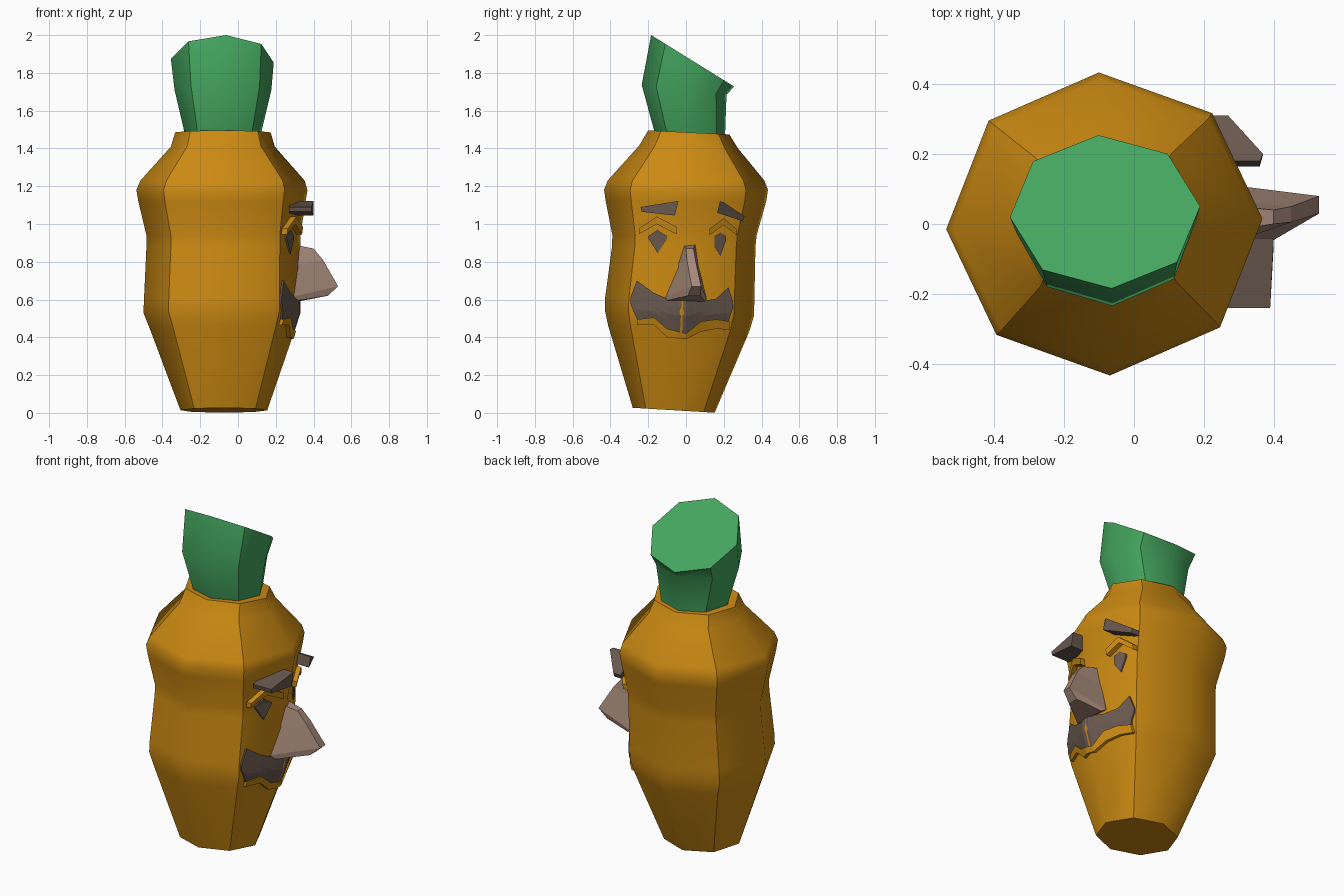
import bpy, bmesh, math
from mathutils import Vector
from mathutils.bvhtree import BVHTree

cube = bpy.data.objects.get("Cube")
if cube:
    bpy.data.objects.remove(cube, do_unlink=True)


def material(name, rgb):
    m = bpy.data.materials.new(name)
    m.use_nodes = True
    m.diffuse_color = (*rgb, 1)
    bsdf = m.node_tree.nodes["Principled BSDF"]
    bsdf.inputs["Base Color"].default_value = (*rgb, 1)
    bsdf.inputs["Roughness"].default_value = 0.8
    return m


ORANGE = material("orange", (0.60, 0.254, 0.006))
GREEN = material("green", (0.058, 0.381, 0.114))
TAN = material("dusty tan", (0.38, 0.25, 0.19))
BROWN = material("dark brown", (0.14, 0.098, 0.077))


def finish(name, bm, mat):
    bmesh.ops.recalc_face_normals(bm, faces=bm.faces)
    mesh = bpy.data.meshes.new(name)
    bm.to_mesh(mesh)
    mesh.materials.append(mat)
    ob = bpy.data.objects.new(name, mesh)
    bpy.context.collection.objects.link(ob)
    return ob


def octagon_loft(name, rings, mat, phase):
    """Stack octagons (z, cx, cy, rx, ry, tilt); diagonal edges and caps are sharp."""
    bm = bmesh.new()
    loops = []
    for z, cx, cy, rx, ry, tilt in rings:
        loop = []
        for i in range(8):
            a = math.radians(phase + 45 * i)
            dy = ry * math.sin(a)
            loop.append(bm.verts.new((cx + rx * math.cos(a), cy + dy, z + tilt * dy)))
        loops.append(loop)
    for lo, hi in zip(loops, loops[1:]):
        for i in range(8):
            j = (i + 1) % 8
            bm.faces.new((lo[i], lo[j], hi[j], hi[i])).smooth = True
        for i in range(1, 8, 2):
            bm.edges.get((lo[i], hi[i])).smooth = False
    for loop in (loops[0], loops[-1]):
        for e in bm.faces.new(loop).edges:
            e.smooth = False
    return finish(name, bm, mat), BVHTree.FromBMesh(bm)


# Head
_, head_tree = octagon_loft("head", [
    (0.014, -0.075, -0.065, 0.23, 0.217, -0.06),
    (0.45, -0.082, -0.038, 0.387, 0.375, -0.04),
    (0.53, -0.085, -0.035, 0.416, 0.395, -0.04),
    (0.60, -0.084, -0.033, 0.414, 0.395, -0.03),
    (0.88, -0.077, -0.012, 0.408, 0.380, 0),
    (0.94, -0.077, -0.008, 0.408, 0.382, 0),
    (1.12, -0.085, 0, 0.443, 0.425, 0),
    (1.18, -0.085, 0, 0.453, 0.434, 0),
    (1.23, -0.082, 0, 0.435, 0.415, 0),
    (1.41, -0.08, 0.012, 0.275, 0.26, -0.02),
    (1.485, -0.08, 0.015, 0.253, 0.215, -0.05),
], ORANGE, 2)

# Slanted stem
octagon_loft("stem", [
    (1.45, -0.08, 0.02, 0.19, 0.18, 0),
    (1.49, -0.08, 0.02, 0.205, 0.188, 0),
    (1.71, -0.08, -0.01, 0.257, 0.225, -0.12),
    (1.864, -0.083, 0.035, 0.273, 0.22, -0.62),
], GREEN, 4)


def surface_x(y, z):
    hit = head_tree.ray_cast(Vector((2, y, z)), Vector((-1, 0, 0)))[0]
    return hit.x if hit else 0.2


def strip(name, columns, lift, mat, rows=4):
    """Band hugging the face, from (y, top, bottom) columns."""
    bm = bmesh.new()
    dense = []
    for a, b in zip(columns, columns[1:]):
        dense += [a, tuple((p + q) / 2 for p, q in zip(a, b))]
    dense.append(columns[-1])
    grid = []
    for y, top, bottom in dense:
        col = []
        for k in range(rows + 1):
            z = top + (bottom - top) * k / rows
            col.append(bm.verts.new((surface_x(y, z) + lift, y, z)))
        grid.append(col)
    for a, b in zip(grid, grid[1:]):
        for k in range(rows):
            bm.faces.new((a[k], b[k], b[k + 1], a[k + 1]))
    # Push the border back into the head to close the sides
    border = [e for e in bm.edges if e.is_boundary]
    ext = bmesh.ops.extrude_edge_only(bm, edges=border)["geom"]
    for v in ext:
        if isinstance(v, bmesh.types.BMVert):
            v.co.x -= lift + 0.02
    return finish(name, bm, mat)


def prism(name, points, back, mat):
    """Solid with front corners (x, y, z) and a flat back set inside the head."""
    bm = bmesh.new()
    front = [bm.verts.new(p) for p in points]
    rear = [bm.verts.new((back, p[1], p[2])) for p in points]
    bm.faces.new(front)
    bm.faces.new(rear)
    for i in range(len(points)):
        j = (i + 1) % len(points)
        bm.faces.new((front[i], front[j], rear[j], rear[i]))
    return finish(name, bm, mat)


# Mouth and lower lip
strip("mouth", [
    (-0.295, 0.61, 0.58), (-0.26, 0.70, 0.495), (-0.17, 0.635, 0.505),
    (-0.1, 0.605, 0.445), (0, 0.60, 0.42), (0.08, 0.59, 0.485),
    (0.16, 0.605, 0.495), (0.225, 0.665, 0.485), (0.25, 0.585, 0.56),
], 0.009, BROWN)
strip("lower_lip", [
    (-0.26, 0.495, 0.465), (-0.17, 0.505, 0.465), (-0.1, 0.445, 0.40),
    (0, 0.42, 0.39), (0.08, 0.485, 0.43), (0.16, 0.495, 0.445), (0.23, 0.485, 0.44),
], 0.018, ORANGE, 2)

# Eyes and upper lids
strip("right_eye", [(-0.2, 0.935, 0.925), (-0.15, 0.97, 0.845), (-0.1, 0.935, 0.925)], 0.008, BROWN)
strip("left_eye", [(0.15, 0.935, 0.88), (0.182, 0.955, 0.83), (0.212, 0.935, 0.915)], 0.008, BROWN)
strip("right_eyelid", [(-0.25, 0.975, 0.945), (-0.155, 1.04, 1.0), (-0.05, 0.985, 0.945)], 0.03, ORANGE, 1)
strip("left_eyelid", [(0.125, 0.975, 0.94), (0.2, 1.03, 0.995), (0.27, 0.97, 0.94)], 0.03, ORANGE, 1)

# Eyebrows
prism("right_brow", [(0.39, -0.24, 1.09), (0.40, -0.04, 1.122),
                     (0.40, -0.06, 1.045), (0.39, -0.235, 1.065)], 0.27, BROWN)
prism("left_brow", [(0.36, 0.18, 1.12), (0.37, 0.20, 1.115), (0.27, 0.31, 1.04),
                    (0.27, 0.30, 1.015), (0.36, 0.165, 1.06)], 0.22, BROWN)

# Nose: each section runs right base, right ridge, left ridge, left base
bm = bmesh.new()
sections = [[bm.verts.new(p) for p in s] for s in (
    [(0.30, -0.015, 0.89), (0.40, 0.0, 0.87), (0.40, 0.04, 0.87), (0.30, 0.05, 0.89)],
    [(0.29, -0.05, 0.78), (0.45, 0.005, 0.81), (0.45, 0.05, 0.81), (0.29, 0.065, 0.78)],
    [(0.29, -0.11, 0.615), (0.53, 0.03, 0.67), (0.53, 0.08, 0.67), (0.29, 0.11, 0.605)],
    [(0.32, -0.10, 0.595), (0.475, 0.01, 0.62), (0.475, 0.075, 0.62), (0.32, 0.10, 0.59)],
)]
for a, b in zip(sections, sections[1:]):
    for i in range(4):
        j = (i + 1) % 4
        bm.faces.new((a[i], a[j], b[j], b[i]))
bm.faces.new(sections[0])
bm.faces.new(sections[-1])
finish("nose", bm, TAN)
